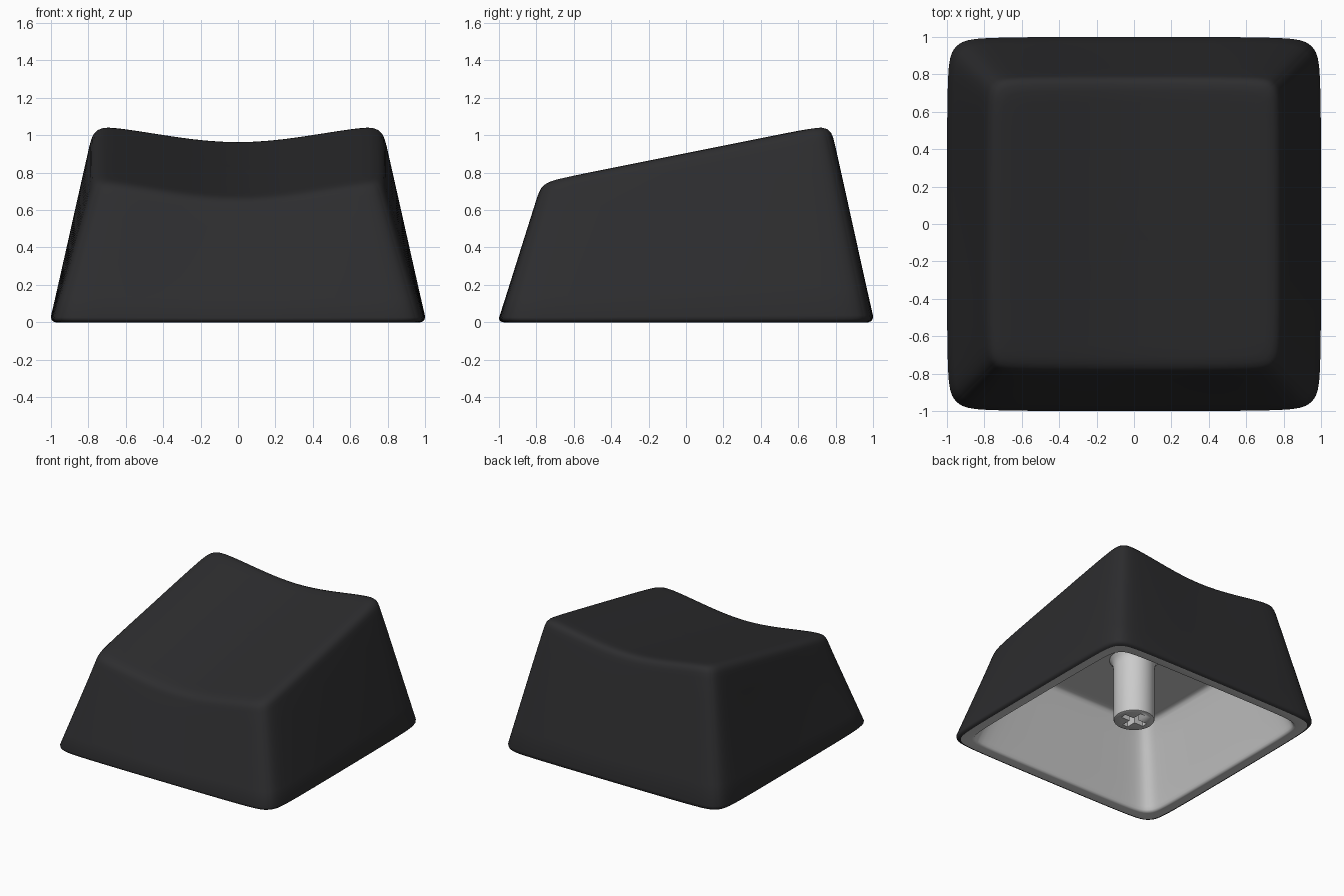
import bpy, bmesh, math

if "Cube" in bpy.data.objects:
    bpy.data.objects.remove(bpy.data.objects["Cube"])

SIDE = 28        # segments along each side of a ring
ROUND = 18       # superellipse power: higher means tighter corners
BOW = 0.014      # slight outward bow of each side


def unit_ring():
    """Bowed rounded square of half-width 1, anticlockwise, denser near the corners."""
    pts = []
    for k in range(4):
        c, s = [(1, 0), (0, 1), (-1, 0), (0, -1)][k]
        for i in range(SIDE):
            u, v = 1, math.sin(math.pi / 2 * (2 * i / SIDE - 1))
            r = (abs(u) ** ROUND + abs(v) ** ROUND) ** (1 / ROUND) * (1 + BOW * v ** 4)
            pts.append(((c * u - s * v) / r, (s * u + c * v) / r))
    return pts


def clamp(v, m):
    return max(-m, min(m, v))


def dish(x, y):
    """Sloping top with a scoop across x that levels out towards the edges."""
    t = clamp(x, 0.73) / 0.73
    scoop = 0.5 * t * t + 0.25 * (1 - math.cos(math.pi * t))
    return 0.82 + 0.2 * clamp(y, 0.78) + 0.087 * scoop


def ceiling(x, y):
    return 0.625


def finish(bm, name, angle=40):
    me = bpy.data.meshes.new(name)
    bm.to_mesh(me)
    bm.free()
    ob = bpy.data.objects.new(name, me)
    bpy.context.collection.objects.link(ob)
    bpy.ops.object.select_all(action='DESELECT')
    ob.select_set(True)
    bpy.context.view_layer.objects.active = ob
    bpy.ops.object.shade_smooth_by_angle(angle=math.radians(angle))
    return ob


def loft(name, profile, height, flip=False):
    """Loft rounded-square rings; profile holds (half-width, fraction of height)."""
    bm = bmesh.new()
    ring = unit_ring()
    rows = [[bm.verts.new((x * h, y * h, f * height(x * h, y * h))) for x, y in ring]
            for h, f in profile]
    n = len(ring)
    for a, b in zip(rows, rows[1:]):
        for j in range(n):
            k = (j + 1) % n
            bm.faces.new((a[j], a[k], b[k], b[j]))
    mid = bm.verts.new((0, 0, height(0, 0)))
    for j in range(n):
        bm.faces.new((rows[-1][j], rows[-1][(j + 1) % n], mid))
    if flip:
        bmesh.ops.reverse_faces(bm, faces=bm.faces[:])
    return finish(bm, name)


def wall(a, b, steps):
    return [(a[0] + (b[0] - a[0]) * i / steps, a[1] + (b[1] - a[1]) * i / steps)
            for i in range(steps + 1)]


# Outer shell: rounded foot, tapered walls, soft top edge, dished top
black = bpy.data.materials.new("dark_plastic")
black.diffuse_color = (0.026, 0.026, 0.028, 1)
black.use_nodes = True
black.node_tree.nodes["Principled BSDF"].inputs["Base Color"].default_value = black.diffuse_color
outer = [(0.975, 0), (0.99, 0.006), (0.998, 0.018)]
outer += wall((1.0, 0.035), (0.8, 0.91), 6)
outer += [(0.791, 0.943), (0.782, 0.965), (0.768, 0.982), (0.746, 0.994), (0.71, 1)]
outer += wall((0.65, 1), (0.08, 1), 8)
shell = loft("cap_shell", outer, dish)
shell.data.materials.append(black)

# Rim and hollow inside, with a level ceiling
inner = [(0.975, 0), (0.912, 0), (0.9, 0.006), (0.892, 0.025)]
inner += wall((0.885, 0.06), (0.69, 0.94), 4)
inner += [(0.68, 0.975), (0.662, 0.995), (0.635, 1)]
inner += wall((0.6, 1), (0.1, 1), 3)
loft("cap_lining", inner, ceiling, flip=True)

# Stem: turned post with a flared root
post = [(0.144, 0.104), (0.152, 0.108), (0.156, 0.118), (0.156, 0.55),
        (0.16, 0.58), (0.17, 0.605), (0.185, 0.625)]
bm = bmesh.new()
SEG = 40
rows = [[bm.verts.new((r * math.cos(2 * math.pi * i / SEG), r * math.sin(2 * math.pi * i / SEG), z))
         for i in range(SEG)] for r, z in post]
for a, b in zip(rows, rows[1:]):
    for j in range(SEG):
        k = (j + 1) % SEG
        bm.faces.new((a[j], a[k], b[k], b[j]))
bm.faces.new(rows[0][::-1])
bm.faces.new(rows[-1])
stem = finish(bm, "stem")

# Cross-shaped socket cut into the stem
L, W = 0.105, 0.024
arm = [(L, -W), (L, W), (W, W)]
bm = bmesh.new()
cross = []
for k in range(4):
    c, s = [(1, 0), (0, 1), (-1, 0), (0, -1)][k]
    cross += [bm.verts.new((c * x - s * y, s * x + c * y, 0.0)) for x, y in arm]
face = bm.faces.new(cross)
top = bmesh.ops.extrude_face_region(bm, geom=[face])
for v in [g for g in top["geom"] if isinstance(g, bmesh.types.BMVert)]:
    v.co.z = 0.45
bmesh.ops.recalc_face_normals(bm, faces=bm.faces[:])
cutter = finish(bm, "socket_cutter")
cutter.hide_render = True

cut = stem.modifiers.new("socket", 'BOOLEAN')
cut.operation = 'DIFFERENCE'
cut.solver = 'EXACT'
cut.object = cutter
bpy.context.view_layer.objects.active = stem
bpy.ops.object.modifier_move_to_index(modifier="socket", index=0)
bpy.ops.object.modifier_apply(modifier="socket")
bpy.data.objects.remove(cutter)
